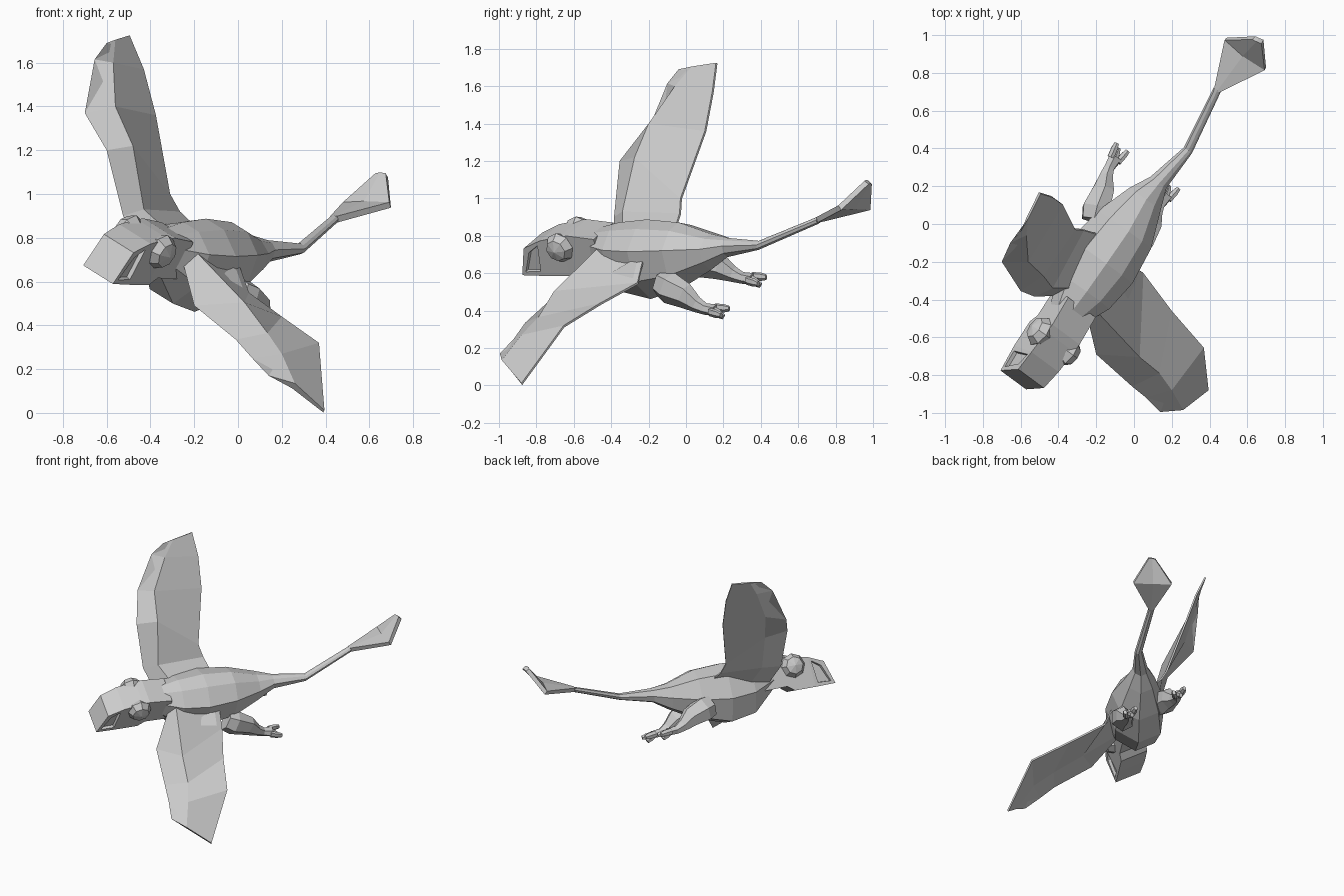
import bpy, bmesh
from mathutils import Vector as V, Matrix

if "Cube" in bpy.data.objects:
    bpy.data.objects.remove(bpy.data.objects["Cube"])

# Creature frame: forward, lateral and up axes (banking in flight)
F = V((-0.57, -0.80, 0.03)).normalized()
L = V((0.72, -0.53, -0.45)).normalized()
U = F.cross(L).normalized()
MID = V((-0.09, -0.025, 0.61))


def mirror(p):
    return p + 2 * L * (MID - p).dot(L)


def make(name, bm):
    bmesh.ops.recalc_face_normals(bm, faces=bm.faces)
    me = bpy.data.meshes.new(name)
    bm.to_mesh(me)
    bm.free()
    ob = bpy.data.objects.new(name, me)
    bpy.context.collection.objects.link(ob)
    return ob


def bridge(bm, rings):
    vs = [[bm.verts.new(p) for p in r] for r in rings]
    n = len(vs[0])
    for a, b in zip(vs, vs[1:]):
        for i in range(n):
            bm.faces.new((a[i], a[(i + 1) % n], b[(i + 1) % n], b[i]))
    bm.faces.new(vs[0])
    bm.faces.new(vs[-1][::-1])


def section(profile, c, hw, up, dn, shear=0):
    return [V(c) + L * x * hw + U * (z * up if z > 0 else z * dn) + F * shear * z
            for x, z in profile]


OCT = [(.3, 1), (.92, .55), (.98, -.35), (.45, -1),
       (-.45, -1), (-.98, -.35), (-.92, .55), (-.3, 1)]
BOX = [(1, 1), (1, -1), (-1, -1), (-1, 1)]

# Body and tail: one loft from neck to tail tip
bm = bmesh.new()
bridge(bm, [section(OCT, *s) for s in [
    ((-.36, -.48, .745), .095, .09, .09),
    ((-.27, -.35, .72), .165, .145, .21),
    ((-.17, -.20, .71), .19, .17, .235),
    ((-.05, -.03, .715), .165, .15, .185),
    ((.06, .13, .735), .10, .07, .11),
    ((.13, .22, .745), .05, .042, .055),
    ((.285, .39, .75), .026, .022, .022),
    ((.44, .71, .885), .022, .018, .018)]])
make("body_and_tail", bm)

# Head: square loft with sunken cheek panels
bm = bmesh.new()
bridge(bm, [section(BOX, *s) for s in [
    ((-.592, -.822, .703), .094, .081, .081, -.028),
    ((-.515, -.715, .728), .10, .10, .11, -.01),
    ((-.43, -.60, .745), .10, .105, .13),
    ((-.40, -.56, .75), .10, .105, .10),
    ((-.31, -.42, .745), .10, .09, .10)]])
bmesh.ops.recalc_face_normals(bm, faces=bm.faces)
cheeks = [f for f in bm.faces if abs(f.normal.dot(L)) > .8
          and (f.calc_center_median() - V((-.553, -.768, .715))).dot(F) > -.03]
bmesh.ops.inset_individual(bm, faces=cheeks, thickness=.036, depth=0)
bmesh.ops.inset_individual(bm, faces=cheeks, thickness=.004, depth=-.02)
make("head", bm)

# Eyes: faceted flattened domes
frame = Matrix((F, U, L)).transposed().to_4x4()
for side, name in ((1, "right_eye"), (-1, "left_eye")):
    bm = bmesh.new()
    pos = V((-.425, -.622, .782)) + L * side * .10
    bmesh.ops.create_uvsphere(bm, u_segments=8, v_segments=4, radius=1,
                              matrix=Matrix.Translation(pos) @ frame
                              @ Matrix.Diagonal((.085, .085, .06, 1)))
    make(name, bm)


# Wings: closed airfoil sections of leading edge, crease, trailing edge, underside
def wing(name, down, rows):
    down = V(down).normalized()
    rings = []
    for lead, crease, trail, t in rows:
        lead, crease, trail = V(lead), V(crease), V(trail)
        chord = lead.lerp(trail, .4)
        rings.append([lead, crease, trail, trail + down * .012,
                      crease.lerp(chord, .5) + down * t])
    bm = bmesh.new()
    bridge(bm, rings)
    make(name, bm)


wing("raised_wing", (-.67, .69, -.28), [
    [(-.42, -.38, .74), (-.32, -.34, .83), (-.18, -.06, .84), .07],
    [(-.525, -.385, .90), (-.43, -.34, .93), (-.265, -.035, .92), .03],
    [(-.60, -.355, 1.20), (-.48, -.275, 1.22), (-.31, -.03, 1.00), .02],
    [(-.70, -.20, 1.37), (-.56, -.20, 1.40), (-.375, .10, 1.36), .01],
    [(-.655, -.10, 1.615), (-.57, -.06, 1.60), (-.43, .14, 1.57), .01],
    [(-.60, -.04, 1.69), (-.56, .03, 1.705), (-.495, .16, 1.725), .01]])
wing("lowered_wing", (-.47, .37, -.81), [
    [(-.25, -.48, .68), (-.20, -.46, .745), (-.01, -.22, .72), .10],
    [(-.20, -.69, .49), (.03, -.705, .505), (.05, -.26, .55), .03],
    [(-.01, -.86, .335), (.135, -.79, .365), (.20, -.46, .44), .015],
    [(.065, -.92, .25), (.20, -.88, .27), (.37, -.655, .32), .01],
    [(.14, -.995, .17), (.26, -.985, .135), (.395, -.88, .012), .01]])

# Tail fin: kite folded upward at its widest line
bm = bmesh.new()
rows = [[(.425, .71, .885), (.44, .705, .885), (.455, .70, .885)],
        [(.485, .98, .95), (.58, .895, .955), (.695, .822, .95)],
        [(.635, .985, 1.085), (.655, .975, 1.09), (.68, .965, 1.085)]]
grid = [[bm.verts.new(p) for p in r] for r in rows]
for a, b in zip(grid, grid[1:]):
    for i in range(2):
        bm.faces.new((a[i], a[i + 1], b[i + 1], b[i]))
solid = make("tail_fin", bm).modifiers.new("thickness", "SOLIDIFY")
solid.thickness, solid.offset = .03, 0


# Legs: tapering six-sided tubes with three blunt toes
def tube(bm, pts, n_up, flip):
    rings = []
    for i, (p, w, h) in enumerate(pts):
        a, b = V(pts[max(i - 1, 0)][0]), V(pts[min(i + 1, len(pts) - 1)][0])
        t = (b - a).normalized()
        side = t.cross(n_up).normalized()
        up = side.cross(t)
        ring = [V(p) + side * x * w + up * z * h for x, z in
                ((1, 0), (.5, .87), (-.5, .87), (-1, 0), (-.5, -.87), (.5, -.87))]
        rings.append([mirror(q) for q in ring] if flip else ring)
    bridge(bm, rings)


for flip, name in ((False, "left_leg"), (True, "right_leg")):
    bm = bmesh.new()
    tube(bm, [((-.215, .02, .675), .065, .08), ((-.20, .08, .665), .08, .09),
              ((-.165, .18, .635), .058, .075), ((-.15, .25, .595), .038, .045),
              ((-.13, .30, .575), .03, .032), ((-.095, .355, .57), .04, .028)], U, flip)
    for k in (-1, 0, 1):
        base = V((-.105, .34, .572)) + L * k * .026
        tip = base - F * (.06 if k == 0 else .08) + L * k * .014 - U * (.04 if k == 0 else .01)
        tube(bm, [(base, .018, .024), (base.lerp(tip, .6), .018, .024),
                  (tip, .013, .016)], U, flip)
    make(name, bm)
